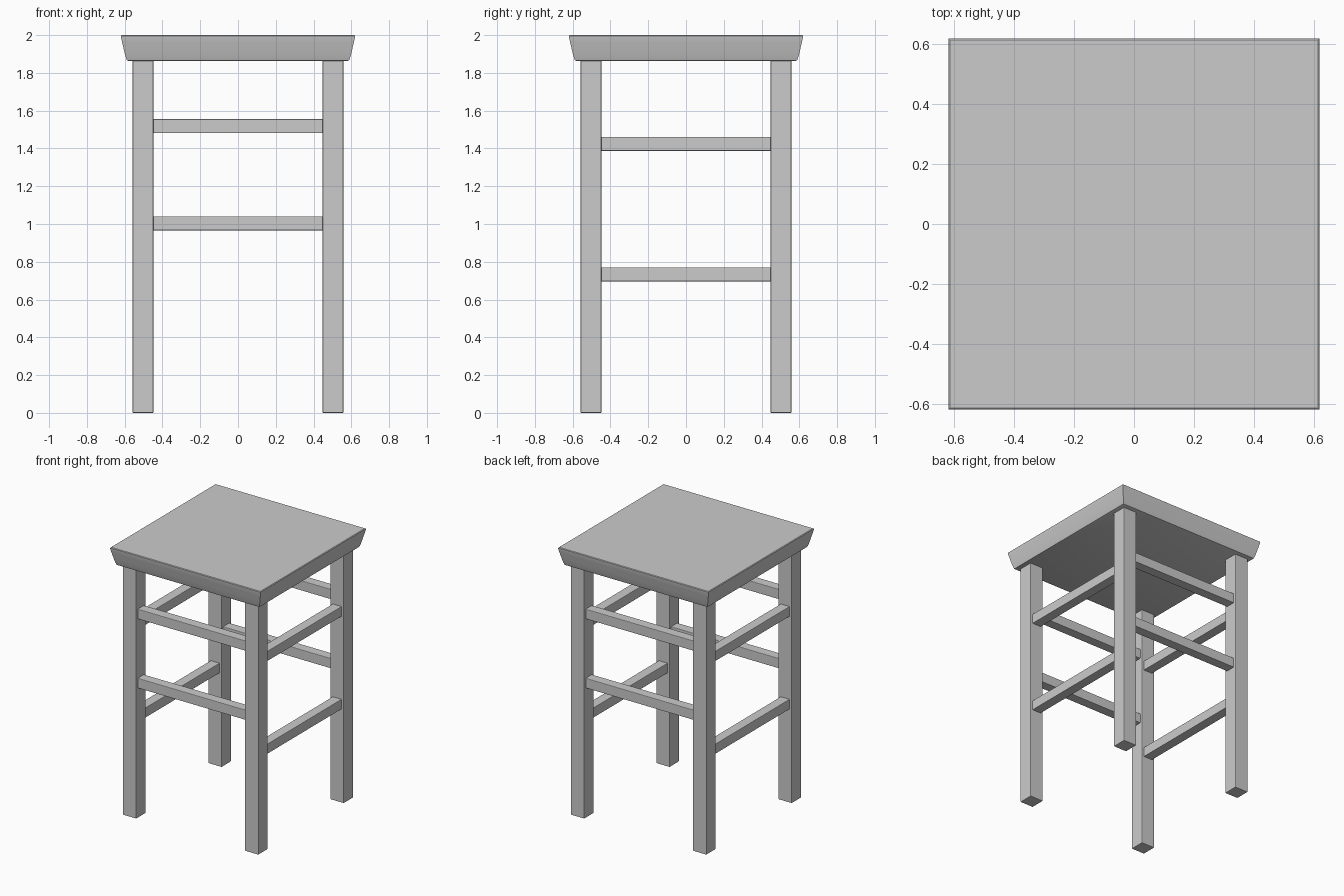
import bpy, bmesh

if "Cube" in bpy.data.objects:
    bpy.data.objects.remove(bpy.data.objects["Cube"])

LEG, OFF, RUNG = 0.11, 0.503, 0.074


def box(name, center, size, bevel=0.004):
    bpy.ops.mesh.primitive_cube_add(size=1, location=center)
    ob = bpy.context.object
    ob.name = name
    ob.scale = size
    bpy.ops.object.transform_apply(location=False, rotation=False, scale=True)
    mod = ob.modifiers.new("soft_edges", "BEVEL")
    mod.width = bevel
    mod.segments = 2
    return ob


# Legs
for x, side in ((-1, "left"), (1, "right")):
    for y, end in ((-1, "front"), (1, "back")):
        box(f"{end}_{side}_leg", (x * OFF, y * OFF, 0.935), (LEG, LEG, 1.87))

# Rungs: front/back pairs sit higher than the side pairs
span = 2 * OFF - LEG + 0.04
for s, end, side in ((-1, "front", "left"), (1, "back", "right")):
    for z, level in ((1.003, "lower"), (1.518, "upper")):
        box(f"{level}_{end}_rung", (0, s * OFF, z), (span, RUNG, RUNG))
    for z, level in ((0.733, "lower"), (1.424, "upper")):
        box(f"{level}_{side}_rung", (s * OFF, 0, z), (RUNG, span, RUNG))

# Seat: square outline stacked along a rounded, undercut edge profile
profile = [(0.578, 1.862), (0.588, 1.866), (0.595, 1.885), (0.605, 1.925),
           (0.613, 1.96), (0.619, 1.985), (0.620, 1.996), (0.615, 2.0)]
bm = bmesh.new()
rings = [[bm.verts.new((sx * h, sy * h, z))
          for sx, sy in ((-1, -1), (1, -1), (1, 1), (-1, 1))]
         for h, z in profile]
for a, b in zip(rings, rings[1:]):
    for i in range(4):
        j = (i + 1) % 4
        bm.faces.new((a[i], a[j], b[j], b[i]))
bm.faces.new(rings[0][::-1])
bm.faces.new(rings[-1])
mesh = bpy.data.meshes.new("seat")
bm.to_mesh(mesh)
bm.free()
seat = bpy.data.objects.new("seat", mesh)
bpy.context.collection.objects.link(seat)
bpy.ops.object.select_all(action="DESELECT")
seat.select_set(True)
bpy.context.view_layer.objects.active = seat
bpy.ops.object.shade_smooth_by_angle(angle=0.6)
